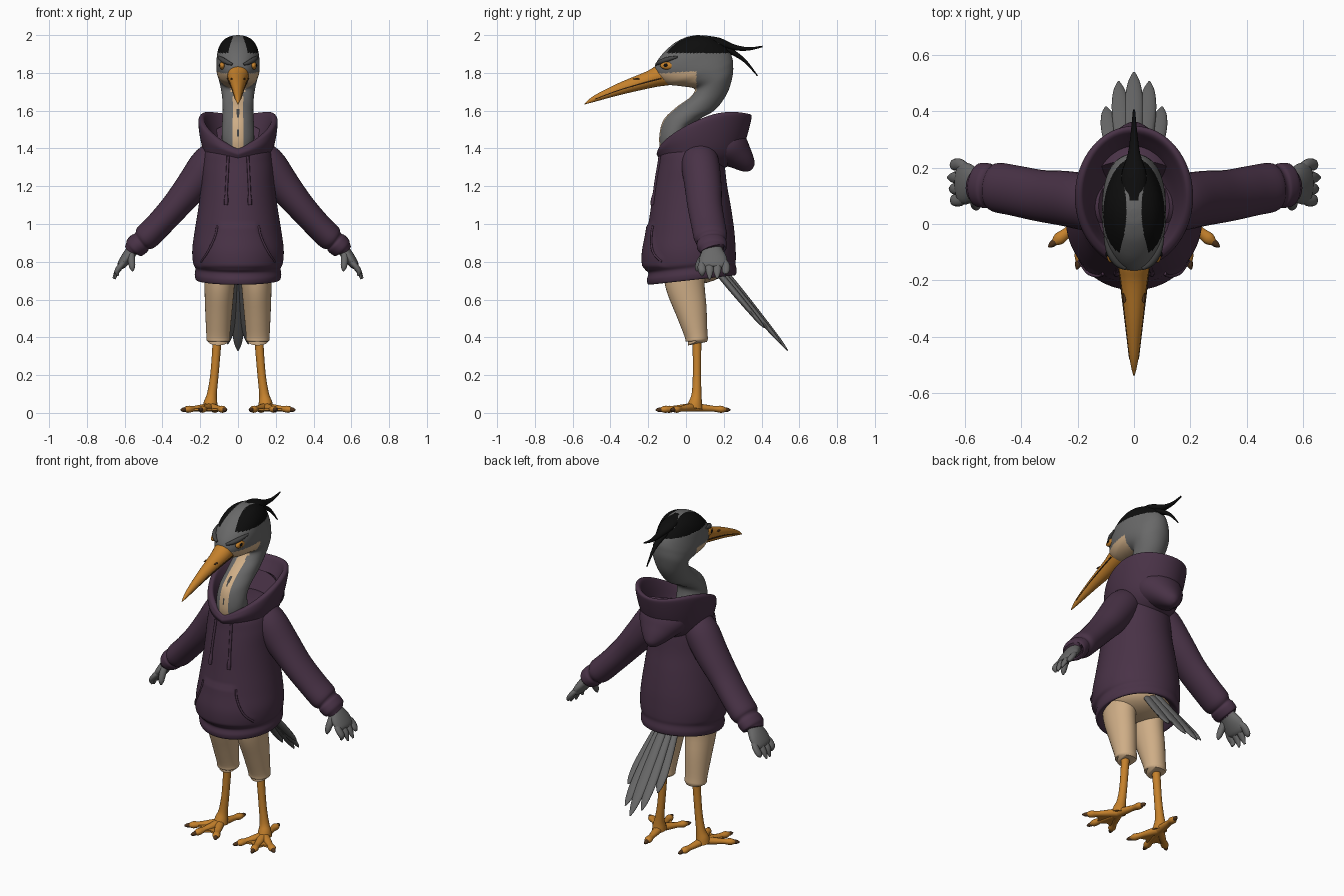
import bpy, bmesh, math
from mathutils import Vector
from mathutils.bvhtree import BVHTree


def material(name, r, g, b):
    m = bpy.data.materials.new(name)
    m.diffuse_color = (r, g, b, 1)
    return m


PURPLE = material("purple cloth", 0.066, 0.032, 0.062)
GREY = material("grey feathers", 0.14, 0.14, 0.14)
DARK = material("dark grey", 0.06, 0.06, 0.06)
BLACK = material("black feathers", 0.004, 0.004, 0.004)
TAN = material("tan", 0.62, 0.42, 0.24)
ORANGE = material("orange", 0.56, 0.22, 0.025)
BROWN = material("brown claws", 0.08, 0.035, 0.012)


def smooth_path(pts, steps):
    """Catmull-Rom through tuples of any length."""
    out, last = [], len(pts) - 1
    for i in range(last):
        p = [pts[max(0, min(last, i + k))] for k in (-1, 0, 1, 2)]
        for s in range(steps):
            t = s / steps
            out.append([0.5 * (2 * b + (c - a) * t + (2 * a - 5 * b + 4 * c - d) * t * t
                               + (3 * b - a - 3 * c + d) * t ** 3) for a, b, c, d in zip(*p)])
    return out + [list(pts[-1])]


def skin(name, rings, mats, mirror=False):
    """Join rings of points into a capped surface."""
    bm = bmesh.new()
    loops = [[bm.verts.new(p) for p in ring] for ring in rings]
    n = len(loops[0])
    for a, b in zip(loops, loops[1:]):
        for i in range(n):
            bm.faces.new((a[i], a[(i + 1) % n], b[(i + 1) % n], b[i]))
    bm.faces.new(loops[0])
    bm.faces.new(loops[-1])
    return finish(name, bm, mats, mirror)


def finish(name, bm, mats, mirror=False):
    bmesh.ops.recalc_face_normals(bm, faces=bm.faces)
    me = bpy.data.meshes.new(name)
    bm.to_mesh(me)
    bm.free()
    for m in mats:
        me.materials.append(m)
    ob = bpy.data.objects.new(name, me)
    bpy.context.collection.objects.link(ob)
    if mirror:
        ob.modifiers.new("mirror", 'MIRROR').use_mirror_merge = False
    return ob


def loft(name, sections, mats, n=48, steps=5):
    """Sections: front y, front z, back y, back z, half width, side lift."""
    rings = []
    for fy, fz, by, bz, w, lift in smooth_path([(*s, 0)[:6] for s in sections], steps):
        ring = []
        for i in range(n):
            a = 2 * math.pi * i / n
            c, s = math.cos(a), math.sin(a)
            up = lift * (s * s if c > 0 else abs(s))
            ring.append((w * s, (fy + by) / 2 + (by - fy) / 2 * c,
                         (fz + bz) / 2 + (bz - fz) / 2 * c + up))
        rings.append(ring)
    return skin(name, rings, mats)


def tube(name, pts, mat, side=(1, 0, 0), n=16, steps=4, mirror=False):
    """Points: x, y, z, radius along side, radius across it."""
    path = smooth_path([(*p, p[3])[:5] for p in pts], steps)
    rings = []
    for i, p in enumerate(path):
        t = (Vector(path[min(i + 1, len(path) - 1)][:3]) - Vector(path[max(i - 1, 0)][:3])).normalized()
        u = Vector(side)
        u = (u - t * u.dot(t)).normalized()
        v = t.cross(u)
        rings.append([Vector(p[:3]) + u * p[3] * math.cos(2 * math.pi * k / n)
                      + v * p[4] * math.sin(2 * math.pi * k / n) for k in range(n)])
    return skin(name, rings, [mat], mirror)


def ball(name, loc, size, mat, mirror=False):
    bm = bmesh.new()
    bmesh.ops.create_uvsphere(bm, u_segments=24, v_segments=14, radius=1)
    for v in bm.verts:
        v.co = Vector(loc) + Vector(a * b for a, b in zip(v.co, size))
    return finish(name, bm, [mat], mirror)


# Hoodie body, with a raised front pocket
torso = loft("hoodie_body", [
    (-.15, .72, .2, .77, .17), (-.18, .685, .24, .735, .205), (-.20, .68, .262, .73, .222),
    (-.207, .705, .268, .755, .229), (-.20, .74, .262, .79, .226), (-.222, .77, .264, .82, .238),
    (-.225, .85, .262, .88, .242), (-.207, .95, .255, .97, .23), (-.187, 1.08, .238, 1.09, .21),
    (-.17, 1.2, .218, 1.2, .195), (-.15, 1.31, .205, 1.31, .188), (-.135, 1.38, .19, 1.42, .168),
    (-.09, 1.40, .15, 1.44, .12)], [PURPLE], n=96, steps=7)
for v in torso.data.vertices:
    x, y, z = v.co
    if y < -.03:
        limit = .11 + .09 * max(0, min(1, (1.0 - z) / .18)) ** 1.5
        d = min(limit - abs(x), 1.0 - z, z - .765)
        v.co.y -= .009 * max(0, min(1, d / .012))
tree = BVHTree.FromPolygons([v.co for v in torso.data.vertices],
                            [p.vertices for p in torso.data.polygons])


def on_front(x, z, r):
    """Point with a radius on the front of the hoodie body."""
    hit = tree.ray_cast(Vector((x, -1, z)), Vector((0, 1, 0)))[0]
    return (x, hit.y - r * .4, z, r)


tube("pocket_hem", [on_front(.11 + .085 * (k / 5) ** 1.6, .99 - .19 * k / 5, .006) for k in range(6)],
     PURPLE, n=8, mirror=True)
tube("drawstring", [on_front(.052 + .002 * k, 1.36 - .04 * k, .0075) for k in range(6)]
     + [on_front(.062, 1.13, .011), on_front(.063, 1.10, .010)], PURPLE, n=8, mirror=True)

# Hood: outer wall, rolled rim, inner wall, and the hanging point
loft("hood", [
    (-.13, 1.33, .19, 1.29, .165, .03), (-.148, 1.355, .27, 1.34, .188, .055),
    (-.155, 1.37, .315, 1.44, .203, .065), (-.15, 1.385, .345, 1.55, .21, .07),
    (-.143, 1.395, .345, 1.578, .203, .075), (-.125, 1.40, .325, 1.575, .183, .075),
    (-.115, 1.39, .295, 1.53, .165, .06), (-.10, 1.37, .22, 1.43, .135, .03),
    (-.08, 1.36, .15, 1.40, .10, 0)], [PURPLE], n=64)
tube("hood_point", [(0, .17, 1.44, .15, .11), (0, .235, 1.40, .14, .105), (0, .285, 1.355, .10, .075),
                    (0, .322, 1.318, .06, .05), (0, .342, 1.298, .03, .03), (0, .35, 1.29, .006)],
     PURPLE, n=32)

# Sleeves with gathered cuffs
tube("sleeve", [(.08, .07, 1.39, .08, .07), (.15, .075, 1.325, .10, .095), (.24, .09, 1.205, .098, .088),
                (.33, .10, 1.095, .092, .076), (.42, .118, .995, .09, .071), (.485, .13, .93, .088, .07),
                (.508, .134, .91, .074, .056), (.522, .136, .897, .08, .061), (.55, .139, .873, .077, .057),
                (.556, .14, .867, .06, .04), (.54, .138, .882, .05, .03)],
     PURPLE, side=(0, 1, 0), n=32, mirror=True)

# Feathered hands
tube("palm", [(.53, .138, .89, .045, .03), (.56, .14, .86, .055, .032), (.59, .143, .82, .073, .03),
              (.615, .145, .785, .07, .024), (.625, .145, .77, .05, .015)],
     GREY, side=(0, 1, 0), n=24, mirror=True)
for i, (y, x, z) in enumerate([(.085, .635, .725), (.125, .653, .708), (.165, .66, .712), (.21, .65, .735)]):
    tube(f"finger_{i}", [(.585, .145 + (y - .145) * .6, .82, .016, .014), (.615, y, .785, .021, .016),
                         (.64, y, .75, .02, .014), (x, y, z, .006, .005)],
         GREY, side=(0, 1, 0), n=12, mirror=True)
tube("thumb", [(.565, .10, .84, .02), (.563, .075, .80, .019), (.56, .062, .77, .015), (.558, .057, .75, .004)],
     GREY, n=12, mirror=True)

# Neck and head in one skin, coloured by region
head = loft("neck_and_head", [
    (-.12, 1.34, .05, 1.38, .085), (-.142, 1.44, .02, 1.51, .086), (-.122, 1.545, .08, 1.56, .083),
    (-.055, 1.615, .155, 1.605, .081), (.02, 1.67, .217, 1.69, .085), (.045, 1.715, .246, 1.78, .097),
    (-.03, 1.73, .25, 1.84, .107), (-.11, 1.742, .246, 1.875, .113), (-.165, 1.785, .232, 1.91, .114),
    (-.163, 1.84, .205, 1.945, .111), (-.125, 1.9, .17, 1.972, .10), (-.065, 1.955, .13, 1.99, .075),
    (-.01, 1.985, .09, 1.998, .042), (.025, 1.995, .055, 2.0, .012)],
    [GREY, TAN, BLACK, DARK], n=128, steps=9)
for f in head.data.polygons:
    x, y, z = f.center
    x = abs(x)
    if z < 1.7:
        if x < .027 and f.normal.y < .1:
            streak = x < .006 and (1.46 < z < 1.50 or 1.56 < z < 1.61)
            f.material_index = 3 if streak else 1
    elif z < 1.80 + .06 * (y + .1) and y < .055:
        f.material_index = 1
    elif z > 1.905 and y > -.115:
        crown = .027 + 1.1 * (y - .05) ** 2
        if x > crown or y > .175:
            f.material_index = 2

# Beak with mouth line and nostrils
loft("beak", [(-.09, 1.735, -.11, 1.845, .058), (-.15, 1.727, -.155, 1.838, .055),
              (-.21, 1.715, -.215, 1.805, .046), (-.35, 1.683, -.355, 1.747, .03),
              (-.48, 1.648, -.483, 1.682, .015), (-.537, 1.633, -.537, 1.638, .003)], [ORANGE], n=24)
tube("mouth_line", [(.055, -.13, 1.77, .004), (.0465, -.21, 1.75, .0035), (.030, -.35, 1.71, .003),
                    (.0155, -.48, 1.662, .002)], BROWN, n=6, mirror=True)
ball("nostril", (.034, -.26, 1.768), (.006, .02, .004), BROWN, mirror=True)

# Eyes under heavy slanted brows
ball("eye_rim", (.083, -.095, 1.838), (.016, .042, .021), ORANGE, mirror=True)
ball("pupil", (.092, -.107, 1.84), (.01, .012, .011), BLACK, mirror=True)
tube("brow", [(.03, -.158, 1.845, .006), (.058, -.14, 1.856, .012), (.085, -.10, 1.871, .013),
              (.103, -.045, 1.885, .005)], DARK, side=(0, 0, 1), n=12, mirror=True)

# Crest plumes
for name, pts in (
        ("crest_long", [(0, .08, 1.985, .035, .015), (0, .17, 1.962, .045, .025), (0, .25, 1.936, .022, .016),
                        (0, .33, 1.927, .011, .009), (0, .405, 1.94, .004, .004)]),
        ("crest_low", [(0, .15, 1.95, .035, .02), (0, .23, 1.918, .024, .016), (0, .31, 1.865, .011, .009),
                       (0, .378, 1.785, .003, .003)]),
        ("crest_tuft", [(0, .05, 1.985, .025, .01), (0, .11, 1.988, .02, .009), (0, .165, 1.982, .004, .003)])):
    tube(name, pts, BLACK)

# Shorts
ball("shorts_seat", (0, .03, .775), (.19, .19, .095), TAN)
tube("shorts_leg", [(.095, -.005, .78, .085, .12), (.098, -.005, .68, .08, .105), (.102, .025, .55, .072, .085),
                    (.105, .052, .42, .063, .062), (.105, .057, .385, .062, .059), (.105, .057, .38, .05, .048),
                    (.105, .055, .40, .045, .045)], TAN, n=32, mirror=True)

# Legs and webbed feet
tube("leg", [(.11, .058, .43, .026), (.113, .058, .35, .023), (.125, .058, .2, .022), (.138, .056, .1, .026),
             (.145, .05, .055, .036), (.147, .045, .025, .04, .045)], ORANGE, mirror=True)
ankle = Vector((.147, .04, .03))
tips = [Vector((.065, -.125, .016)), Vector((.2, -.15, .016)), Vector((.295, -.075, .016))]
for i, tip in enumerate(tips + [Vector((.115, .225, .016))]):
    at = [ankle.lerp(tip, k) for k in (0, .35, .6, .8, .93)]
    tube(f"toe_{i}", [(*p, r, r * .85) for p, r in zip(at, (.028, .022, .018, .022, .011))],
         ORANGE, n=12, mirror=True)
    claw = [ankle.lerp(tip, k) for k in (.87, .98, 1.06)]
    tube(f"claw_{i}", [(*p, r) for p, r in zip(claw, (.013, .011, .003))], BROWN, n=10, mirror=True)
bm = bmesh.new()
inner, middle, outer = tips
outline = [ankle, ankle.lerp(inner, .75), ankle.lerp((inner + middle) / 2, .6), ankle.lerp(middle, .75),
           ankle.lerp((middle + outer) / 2, .6), ankle.lerp(outer, .75)]
web = bm.faces.new([bm.verts.new((p.x, p.y, .012)) for p in outline])
lifted = bmesh.ops.extrude_face_region(bm, geom=[web])["geom"]
for v in lifted:
    if isinstance(v, bmesh.types.BMVert):
        v.co.z = .024
finish("web", bm, [ORANGE], mirror=True)

# Tail feathers in a fan
for i, (x, y, z) in enumerate([(0, .538, .33), (.055, .505, .365), (.1, .415, .45)]):
    base, tip = Vector((x * .45, .17 - .01 * i, .79 - .012 * i)), Vector((x, y, z))
    pts = [(*base.lerp(tip, k), w, h) for k, w, h in
           ((0, .022, .016), (.35, .03, .017), (.7, .033, .014), (.9, .022, .01), (1, .004, .003))]
    tube(f"tail_feather_{i}", pts, GREY, mirror=i > 0)

# Smooth shading with sharp edges kept
bpy.ops.object.select_all(action='SELECT')
bpy.context.view_layer.objects.active = torso
bpy.ops.object.shade_smooth_by_angle(angle=math.radians(50))
